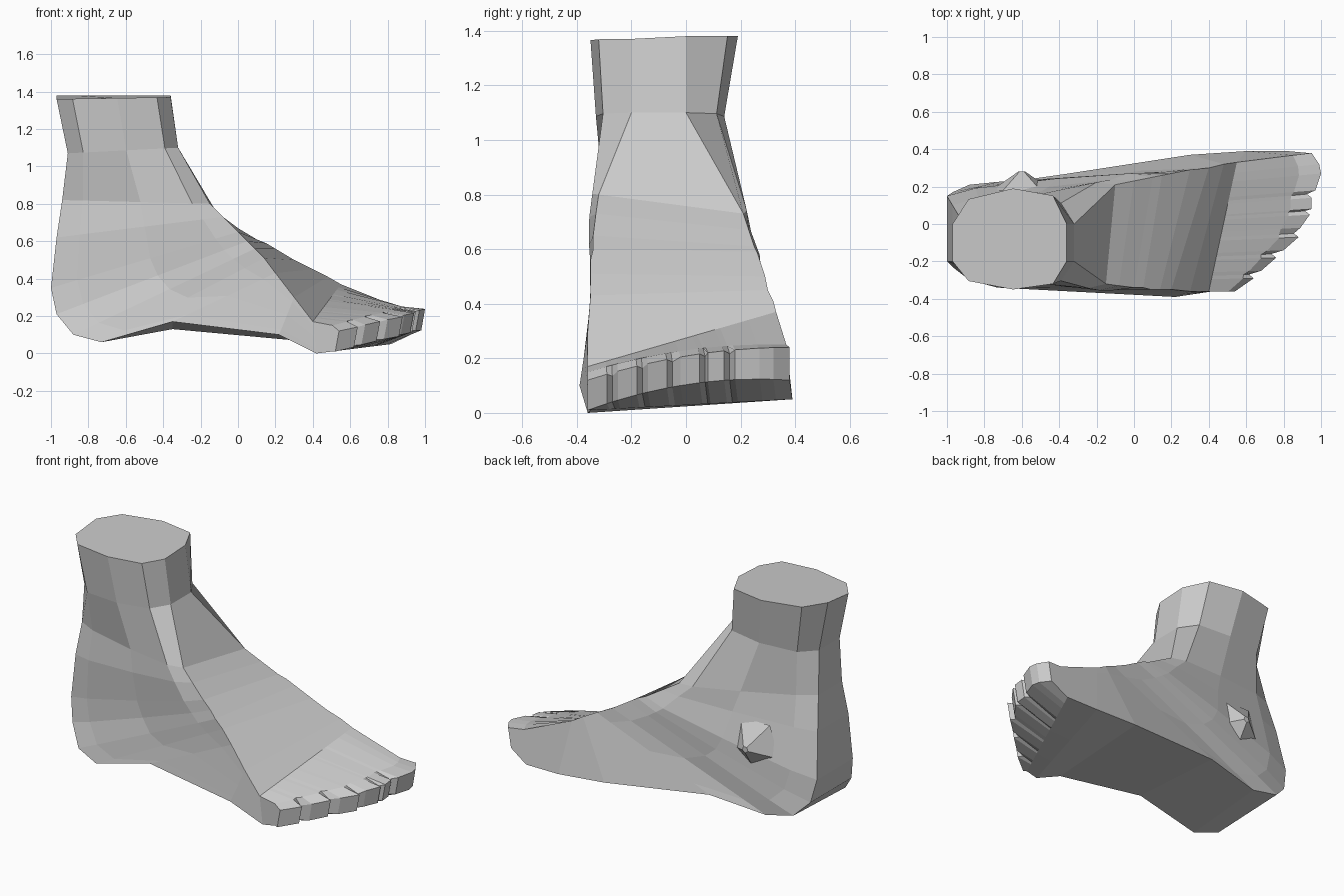
import bpy
import bmesh
from math import radians
from mathutils import Matrix, Vector

default_cube = bpy.data.objects.get("Cube")
if default_cube:
    bpy.data.objects.remove(default_cube, do_unlink=True)

# Single plaster colour
plaster = bpy.data.materials.new("plaster_grey")
plaster.use_nodes = True
colour = (0.6, 0.6, 0.6, 1)
plaster.diffuse_color = colour
for node in plaster.node_tree.nodes:
    if node.type == "BSDF_PRINCIPLED":
        node.inputs["Base Color"].default_value = colour


def finish(name, mesh_builder):
    bmesh.ops.recalc_face_normals(mesh_builder, faces=mesh_builder.faces)
    mesh = bpy.data.meshes.new(name)
    mesh_builder.to_mesh(mesh)
    mesh_builder.free()
    mesh.materials.append(plaster)
    bpy.context.collection.objects.link(bpy.data.objects.new(name, mesh))


def loft(name, rings, cap_end):
    """Join a row of closed rings, which all have the same point count."""
    mesh_builder = bmesh.new()
    rows = [[mesh_builder.verts.new(point) for point in ring] for ring in rings]
    count = len(rows[0])
    for row, following in zip(rows, rows[1:]):
        for i in range(count):
            j = (i + 1) % count
            mesh_builder.faces.new((row[i], row[j], following[j], following[i]))
    mesh_builder.faces.new(rows[0])
    if cap_end:
        mesh_builder.faces.new(rows[-1])
    finish(name, mesh_builder)


def side_points(start, end, bulge):
    """Three points between two ring corners, pushed out sideways."""
    return [Vector(start).lerp(Vector(end), along) + Vector((0, bulge * amount, 0))
            for along, amount in ((0.12, 0.8), (0.47, 1), (0.86, 0.7))]


def foot_ring(front_right, front_left, back_right, back_left, bulge_right, bulge_left):
    return ([Vector(front_left), Vector(front_right)]
            + side_points(front_right, back_right, -bulge_right)
            + [Vector(back_right), Vector(back_left)]
            + side_points(front_left, back_left, bulge_left)[::-1])


# Ankle and foot: rings fan out from the level ankle cut to the ball of the foot
ankle = [
    ((-.36, -.2, 1.37), (-.36, 0, 1.38), (-.97, -.2, 1.36), (-.97, 0, 1.38), .15, .19),
    ((-.32, -.2, 1.1), (-.32, 0, 1.1), (-.91, -.2, 1.07), (-.91, 0, 1.07), .13, .14),
    ((-.15, -.32, .8), (-.1, .21, .73), (-.94, -.18, .82), (-.94, .05, .82), .05, .04),
    ((-.08, -.33, .73), (0, .23, .67), (-.97, -.2, .62), (-.97, .1, .62), .05, .03),
    ((0, -.34, .65), (.1, .25, .61), (-1, -.2, .35), (-1, .15, .35), .04, .04),
]
instep = [
    ((.05, -.34, .6), (.15, .26, .59), (-.97, -.23, .21), (-.97, .17, .21), .03, .03),
    ((.09, -.35, .56), (.2, .27, .56), (-.88, -.3, .1), (-.88, .21, .12), .01, .01),
    ((.14, -.35, .51), (.3, .29, .5), (-.73, -.34, .06), (-.7, .22, .08), 0, 0),
    ((.2, -.35, .43), (.4, .3, .45), (-.35, -.36, .17), (-.35, .27, .13), 0, 0),
    ((.3, -.36, .3), (.48, .32, .41), (.22, -.39, .1), (.3, .37, .07), 0, 0),
    ((.4, -.36, .17), (.55, .33, .37), (.42, -.36, 0), (.6, .39, .05), 0, 0),
]
loft("ankle_and_foot", [foot_ring(*row) for row in ankle + instep], False)

# Inner ankle bone: a blunt five-sided bump
bone = bmesh.new()
bmesh.ops.create_cone(
    bone, cap_ends=True, segments=5, radius1=.17, radius2=.02, depth=.1,
    matrix=Matrix.Translation((-.6, .23, .48)) @ Matrix.Rotation(radians(-90), 4, "X"))
finish("inner_ankle_bone", bone)

# Toes: one strip of side profiles, running from the little toe to the big toe
root_right, root_left, sole_right, sole_left = [Vector(p) for p in instep[-1][:4]]
pad_right, pad_left = Vector((.5, -.35, .01)), Vector((.82, .39, .05))


def toe_profile(x, y, notch=0):
    across = min(max((y - root_right.y) / (.38 - root_right.y), 0), 1)
    arch = across * (1 - across)
    root = root_right.lerp(root_left, across)
    tip = Vector((x, y, .12 + .12 * across + .12 * arch))
    under = Vector((x - notch - .02, y, .01 + .11 * across + .16 * arch))
    knuckle = root.lerp(tip, .75)
    knuckle.z = tip.z + .01 + .02 * (1 - across)
    tip -= Vector((notch, 0, notch / 2))
    return [root, knuckle, tip, under,
            pad_right.lerp(pad_left, across), sole_right.lerp(sole_left, across)]


# Start and end of each small toe tip, with a notch after it
toe_tips = [
    ((.54, -.36), (.64, -.29)),
    ((.68, -.25), (.76, -.18)),
    ((.8, -.14), (.88, -.07)),
    ((.89, -.02), (.94, .05)),
    ((.95, .08), (.95, .14)),
]
profiles = []
for start, end in toe_tips:
    profiles += [toe_profile(*start), toe_profile(*end),
                 toe_profile(end[0], end[1] + .02, .025)]

# Big toe has a rounded tip
for tip in ((.97, .18), (1, .27), (.99, .32), (.95, .38)):
    profiles.append(toe_profile(*tip))
loft("toes", profiles, True)
